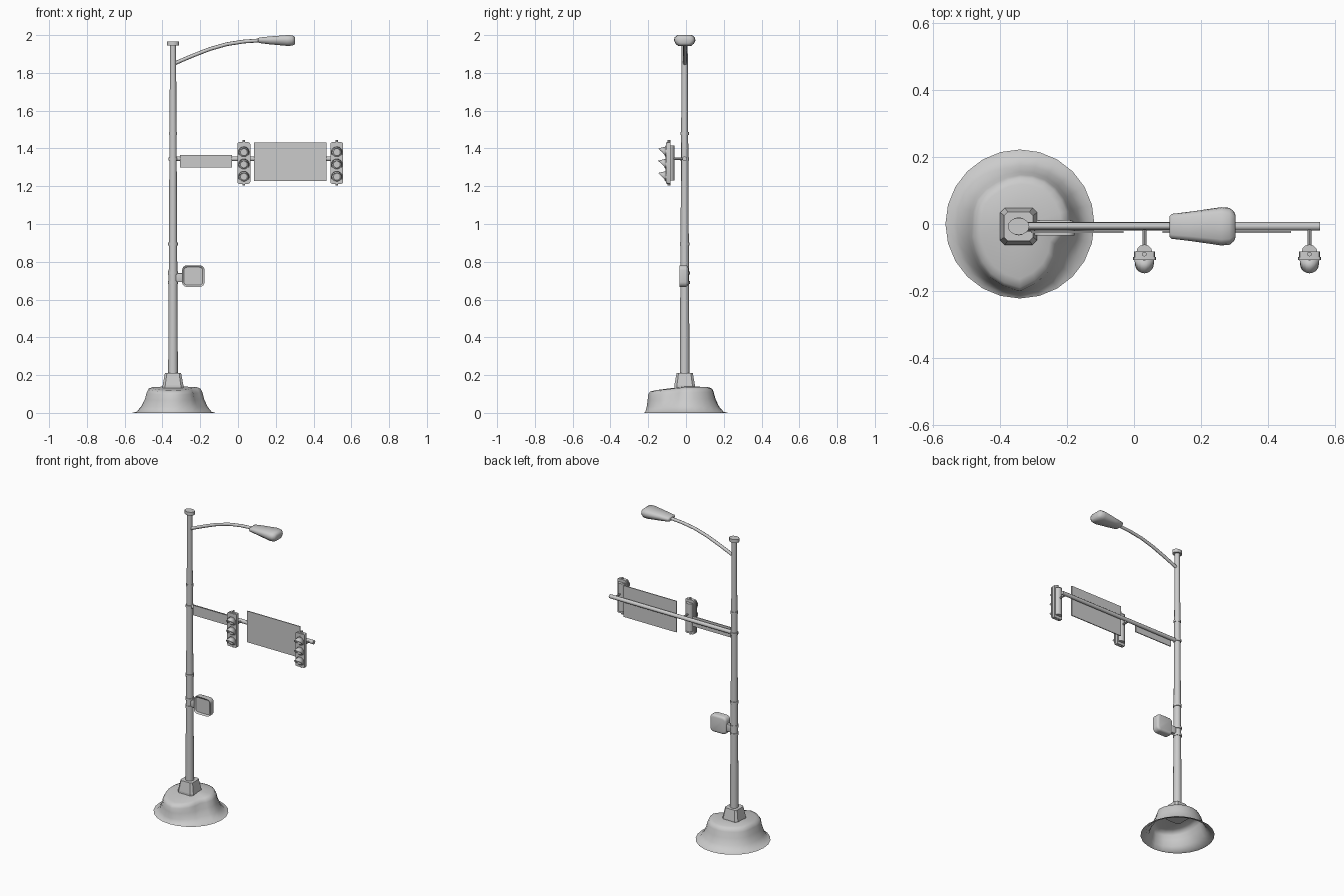
import bpy, bmesh, math
from mathutils import Matrix, Vector

cube = bpy.data.objects.get("Cube")
if cube:
    bpy.data.objects.remove(cube, do_unlink=True)

grey = bpy.data.materials.new("plain_grey")
grey.use_nodes = True
COLOUR = (0.6, 0.6, 0.6, 1)
grey.diffuse_color = COLOUR
grey.node_tree.nodes["Principled BSDF"].inputs["Base Color"].default_value = COLOUR

PX, PY = -0.344, -0.007   # pole axis


def finish(name, bm, smooth=35, fix=True):
    if fix:
        bmesh.ops.recalc_face_normals(bm, faces=bm.faces)
    mesh = bpy.data.meshes.new(name)
    bm.to_mesh(mesh)
    bm.free()
    mesh.materials.append(grey)
    ob = bpy.data.objects.new(name, mesh)
    bpy.context.collection.objects.link(ob)
    if smooth:
        bpy.ops.object.select_all(action='DESELECT')
        ob.select_set(True)
        bpy.context.view_layer.objects.active = ob
        bpy.ops.object.shade_smooth_by_angle(angle=math.radians(smooth))
    return ob


def box(name, lo, hi, bevel=0, segments=2, axis=None):
    """Box between two corners; axis limits the bevel to edges along it."""
    lo, hi = Vector(lo), Vector(hi)
    bm = bmesh.new()
    bmesh.ops.create_cube(bm, size=1)
    for v in bm.verts:
        v.co = (lo + hi) / 2 + v.co * (hi - lo)
    if bevel:
        edges = [e for e in bm.edges if axis is None
                 or abs((e.verts[0].co - e.verts[1].co).normalized()[axis]) > 0.9]
        bmesh.ops.bevel(bm, geom=edges, offset=bevel, segments=segments,
                        profile=0.5, affect='EDGES')
    return finish(name, bm)


def rod(name, a, b, r1, r2=None, sides=12):
    a, b = Vector(a), Vector(b)
    turn = (b - a).to_track_quat('Z', 'Y').to_matrix().to_4x4()
    bm = bmesh.new()
    bmesh.ops.create_cone(bm, cap_ends=True, segments=sides, radius1=r1,
                          radius2=r1 if r2 is None else r2, depth=(b - a).length,
                          matrix=Matrix.Translation((a + b) / 2) @ turn)
    return finish(name, bm, 40)


def loft(name, rings, caps=(True, True), closed=True, smooth=35):
    bm = bmesh.new()
    rows = [[bm.verts.new(p) for p in ring] for ring in rings]
    n = len(rows[0])
    for r, s in zip(rows, rows[1:]):
        for i in range(n if closed else n - 1):
            j = (i + 1) % n
            bm.faces.new((r[i], r[j], s[j], s[i]))
    for row, cap in zip((rows[0], rows[-1]), caps):
        if cap:
            bm.faces.new(row)
    return finish(name, bm, smooth)


# Earth mound: open shell, lumpy crown flaring to a round rim
crown = [.15, .15, .15, .145, .14, .145, .14, .155, .18, .2, .165, .125]
N = 24


def crown_radius(i):
    k = i % N / 2
    a, b = crown[int(k) % 12], crown[(int(k) + 1) % 12]
    return a + (b - a) * (k % 1)


rings = []
for spread, shrink, z in ((1, 1, 0), (.7, 1, .006), (.38, 1, .035), (.14, 1, .075),
                          (.02, 1, .11), (0, .95, .128), (0, .82, .136), (0, .3, .14)):
    ring = []
    for i in range(N):
        t = 2 * math.pi * i / N
        c = crown_radius(i)
        r = (c + (.222 - c) * spread) * shrink
        dip = 1 - .12 * max(0, -math.sin(t)) * min(1, r / .15)
        ring.append((PX + .004 + r * math.cos(t), r * math.sin(t), z * dip))
    rings.append(ring)
loft("earth_mound", rings, caps=(False, True), smooth=60)


# Pole footing: tapered block with cut corners
def chamfered(h, z, c=.25):
    k = h * (1 - c)
    pts = [(h, -k), (h, k), (k, h), (-k, h), (-h, k), (-h, -k), (-k, -h), (k, -h)]
    return [(PX + x, PY + y, z) for x, y in pts]


loft("pole_footing", [chamfered(.055, .12), chamfered(.055, .145), chamfered(.043, .21)],
     smooth=0)

# Pole, its joint collars and cap
rod("pole", (PX, PY, .15), (PX, PY, 1.95), .026, .016, 16)
for z, r in ((.69, .027), (.74, .027), (.895, .026), (1.345, .024), (1.48, .022)):
    rod("pole_collar", (PX, PY, z - .008), (PX, PY, z + .008), r, sides=16)
cap = rod("pole_cap", (0, 0, -.011), (0, 0, .011), .032, sides=16)
cap.location = (PX, PY, 1.956)
cap.scale.y = .8

# Lamp arm: curved tube
path = [(-.34, 1.848), (-.29, 1.87), (-.23, 1.895), (-.15, 1.926), (-.06, 1.952),
        (.03, 1.966), (.13, 1.973)]
curve = bpy.data.curves.new("lamp_arm", 'CURVE')
curve.dimensions = '3D'
curve.bevel_depth = .01
curve.bevel_resolution = 2
curve.use_fill_caps = True
spline = curve.splines.new('POLY')
spline.points.add(len(path) - 1)
for p, (x, z) in zip(spline.points, path):
    p.co = (x, PY + .001, z, 1)
curve.materials.append(grey)
arm = bpy.data.objects.new("lamp_arm", curve)
bpy.context.collection.objects.link(arm)

# Lamp head: lofted pod, domed above and narrower flat lens below
outline = [(-.62, 0), (-.85, .2), (-1, .5), (-.93, .8), (-.68, 1),
           (.68, 1), (.93, .8), (1, .5), (.85, .2), (.62, 0)]
stations = [(.106, .031, 1.963, 1.983), (.112, .037, 1.958, 1.987), (.17, .044, 1.951, 1.993),
            (.26, .057, 1.943, 2.0), (.285, .055, 1.944, 1.999), (.298, .044, 1.949, 1.993),
            (.303, .032, 1.957, 1.985)]
loft("lamp_head", [[(x, PY + u * w, lo + v * (hi - lo)) for u, v in outline]
                   for x, w, lo, hi in stations], smooth=50)

# Signal arm and hanging sign plates
AZ = 1.345
rod("signal_arm", (PX, PY, AZ), (.555, PY, AZ), .0125)
box("street_sign", (-.307, -.027, 1.3), (-.032, -.021, 1.365))
box("large_sign", (.085, -.027, 1.228), (.468, -.021, 1.432))


# Traffic signals
def visor(x, z):
    rows = []
    for front in (0, 1):
        ring = []
        for i in range(13):
            t = math.radians(-30 + 240 * i / 12)
            reach = front * (.006 + .035 * max(0, (math.sin(t) + .5) / 1.5))
            r = .03 - .12 * reach
            ring.append((x + r * math.cos(t), -.106 - reach,
                         z + r * math.sin(t) - .12 * reach))
        rows.append(ring)
    ob = loft("signal_visor", rows, caps=(False, False), closed=False)
    wall = ob.modifiers.new("wall", 'SOLIDIFY')
    wall.thickness = .002


for x in (.031, .523):
    rod("signal_bracket", (x, PY, AZ), (x, -.085, AZ), .006, sides=8)
    rod("signal_back", (x, -.085, 1.23), (x, -.085, 1.415), .024)
    box("signal_housing", (x - .031, -.1, 1.212), (x + .031, -.082, 1.434), .008, 2, axis=1)
    box("signal_front", (x - .034, -.107, 1.214), (x + .034, -.098, 1.432), .008, 2, axis=1)
    rod("signal_pin", (x, -.09, 1.205), (x, -.09, 1.444), .007, sides=8)
    for z in (1.25, 1.315, 1.38):
        visor(x, z)
        rod("signal_lens", (x, -.105, z), (x, -.113, z), .027, .018, 16)

# Crossing signal: rounded box with recessed face, fixed to the pole
bm = bmesh.new()
bmesh.ops.create_cube(bm, size=1)
for v in bm.verts:
    v.co = Vector((-.2365, -.011, .724)) + v.co * Vector((.119, .046, .114))
bmesh.ops.bevel(bm, geom=[e for e in bm.edges
                          if abs(e.verts[0].co.y - e.verts[1].co.y) > .01],
                offset=.026, segments=4, profile=.5, affect='EDGES')
bm.normal_update()
back = [f for f in bm.faces if f.normal.y > .9]
bmesh.ops.bevel(bm, geom=list(back[0].edges), offset=.014, segments=3,
                profile=.5, affect='EDGES')
bm.normal_update()
face = [f for f in bm.faces if f.normal.y < -.9]
bmesh.ops.inset_region(bm, faces=face, thickness=.01)
bmesh.ops.translate(bm, verts=list({v for f in face for v in f.verts}), vec=(0, .008, 0))
finish("crossing_signal", bm)
box("crossing_bracket", (-.335, -.022, .692), (-.285, .004, .74), .004)
